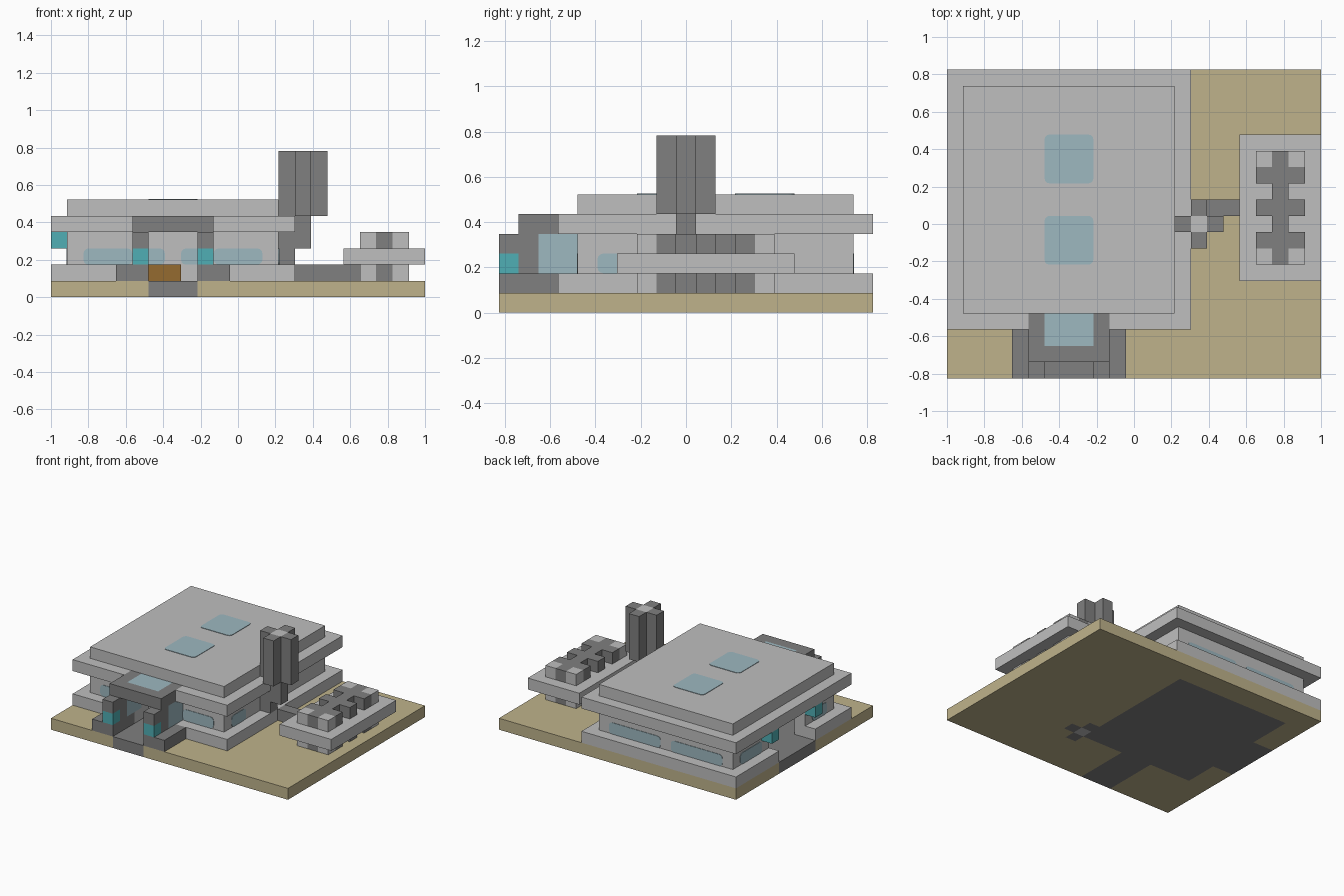
import bpy
import bmesh
from itertools import product
from mathutils import Vector

cube = bpy.data.objects.get("Cube")
if cube:
    bpy.data.objects.remove(cube, do_unlink=True)

UNIT = 2 / 23  # one building block
ORIGIN = Vector((11.5, 9.5, 0))


def material(name, rgb):
    mat = bpy.data.materials.new(name)
    mat.diffuse_color = (*rgb, 1)
    mat.use_nodes = True
    mat.node_tree.nodes["Principled BSDF"].inputs["Base Color"].default_value = (*rgb, 1)
    return mat


LIGHT = material("light_grey", (0.52, 0.52, 0.52))
DARK = material("dark_grey", (0.215, 0.215, 0.215))
SAND = material("sand", (0.52, 0.45, 0.26))
GLASS = material("pale_glass", (0.34, 0.48, 0.53))
TEAL = material("teal_lamp", (0.08, 0.43, 0.46))
WOOD = material("brown_wood", (0.30, 0.145, 0.03))


def finish(name, bm, mat):
    mesh = bpy.data.meshes.new(name)
    bm.to_mesh(mesh)
    bm.free()
    mesh.materials.append(mat)
    obj = bpy.data.objects.new(name, mesh)
    bpy.context.collection.objects.link(obj)
    return obj


def cells(boxes):
    """All block cells inside boxes given as (x range, y range, z range)."""
    return {c for box in boxes for c in product(*(range(*r) for r in box))}


def solid(name, mat, boxes, cuts=()):
    """Join boxes, remove cuts and keep only the outer skin."""
    filled = cells(boxes) - cells(cuts)
    bm = bmesh.new()
    for cell in filled:
        for axis, side in product(range(3), (0, 1)):
            near = list(cell)
            near[axis] += 2 * side - 1
            if tuple(near) in filled:
                continue
            u, v = (axis + 1) % 3, (axis + 2) % 3
            ring = []
            for du, dv in ((0, 0), (1, 0), (1, 1), (0, 1)):
                p = Vector(cell)
                p[axis] += side
                p[u] += du
                p[v] += dv
                ring.append(bm.verts.new((p - ORIGIN) * UNIT))
            bm.faces.new(ring if side else ring[::-1])
    bmesh.ops.remove_doubles(bm, verts=bm.verts, dist=UNIT / 100)
    bmesh.ops.dissolve_limit(bm, angle_limit=0.01, verts=bm.verts, edges=bm.edges)
    return finish(name, bm, mat)


def pane(name, axis, box):
    """Thin glass plate with rounded corners; flat along the given axis."""
    lo, hi = Vector([r[0] for r in box]), Vector([r[1] for r in box])
    lo[axis] -= 0.04
    hi[axis] += 0.04
    bm = bmesh.new()
    bmesh.ops.create_cube(bm, size=1)
    for vert in bm.verts:
        vert.co = ((lo + hi) / 2 + vert.co * (hi - lo) - ORIGIN) * UNIT
    edges = [e for e in bm.edges
             if abs((e.verts[0].co - e.verts[1].co).normalized()[axis]) > 0.9]
    bmesh.ops.bevel(bm, geom=edges, offset=UNIT * 0.3, segments=3, profile=0.5, affect='EDGES')
    return finish(name, bm, GLASS)


# Ground slab with the dark floor let into it
floor = [((2, 13), (5, 17), (0, 1)), ((6, 9), (0, 5), (0, 1)), ((0, 2), (8, 13), (0, 1)),
         ((14, 15), (5, 6), (0, 1)), ((13, 14), (4, 5), (0, 1)), ((13, 14), (6, 7), (0, 1))]
pillar_base = [((13, 14), (5, 6), (0, 1))]
solid("ground_slab", SAND, [((0, 23), (0, 19), (0, 1))], floor + pillar_base)
solid("dark_floor", DARK, floor)
solid("pillar_base", LIGHT, pillar_base)

# Main building: hollow plinth and walls with a front and a side doorway
front_door = ((6, 9), (3, 5), (1, 4))
side_door = ((0, 2), (8, 13), (1, 4))
room = ((2, 13), (5, 17), (1, 4))
solid("plinth", LIGHT, [((0, 15), (3, 19), (1, 2))], [room, front_door, side_door])
solid("walls", LIGHT, [((1, 14), (4, 18), (2, 4))], [room, front_door, side_door])
porch_roof = ((5, 10), (1, 4), (4, 5))
porch_light = ((6, 9), (2, 4), (4, 5))
solid("roof_overhang", LIGHT, [((0, 15), (3, 19), (4, 5))], [porch_roof])
solid("roof_upper", LIGHT, [((1, 14), (4, 18), (5, 6))])
solid("desk", WOOD, [((6, 8), (12, 13), (1, 2))])

# Windows on both faces of each wall, and skylights
for y in (18, 17):
    for x in ((2, 7), (8, 13)):
        pane("back_window", 1, (x, (y, y), (2, 3)))
for y in (4, 5):
    for x in ((2, 5), (10, 13)):
        pane("front_window", 1, (x, (y, y), (2, 3)))
for x in (14, 13):
    pane("left_window", 0, ((x, x), (5, 7), (2, 3)))
for x in (1, 2):
    for y in ((5, 7), (14, 17)):
        pane("right_window", 0, ((x, x), y, (2, 3)))
for y in (7, 12):
    pane("skylight", 2, ((6, 9), (y, y + 3), (6, 6)))

# Front porch, built the same on both sides
solid("porch_roof", DARK, [porch_roof], [porch_light])
solid("porch_skylight", GLASS, [porch_light])
for side, step, post in (("right", 4, 5), ("left", 9, 9)):
    solid(side + "_porch_step", DARK, [((step, step + 2), (0, 3), (1, 2))])
    solid(side + "_porch_post", DARK, [((post, post + 1), (0, 1), (3, 4)),
                                       ((post, post + 1), (1, 2), (2, 4))])
    solid(side + "_porch_lamp", TEAL, [((post, post + 1), (0, 1), (2, 3))])
    solid(side + "_porch_glass", GLASS, [((post, post + 1), (2, 4), (2, 4))])

# Lamps beside the side doorway
for y in (7, 13):
    solid("side_lamp", TEAL, [((0, 1), (y, y + 1), (3, 4))])

# Stack: bent pipe and cross-shaped tower with a pale core
solid("stack_pipe", DARK, [((14, 15), (9, 10), (2, 4)), ((15, 16), (9, 10), (3, 5))])
core = ((15, 16), (9, 10), (5, 9))
solid("stack_tower", DARK, [((14, 17), (9, 10), (5, 9)), ((15, 16), (8, 11), (5, 9))], [core])
solid("stack_core", LIGHT, [core])

# Side platform with the same ribbed machinery above and below
solid("link_pipe", DARK, [((15, 19), (10, 11), (1, 2))])
solid("platform", LIGHT, [((18, 23), (6, 15), (2, 3))])
for part, z in (("lower", (1, 2)), ("upper", (3, 4))):
    ribs = [((19, 22), (y, y + 1), z) for y in (8, 10, 12)]
    solid(part + "_machine", DARK, ribs + [((20, 21), (7, 14), z)])
    feet = [((x, x + 1), (y, y + 1), z) for x in (19, 21) for y in (7, 13)]
    solid(part + "_machine_corners", LIGHT, feet)
